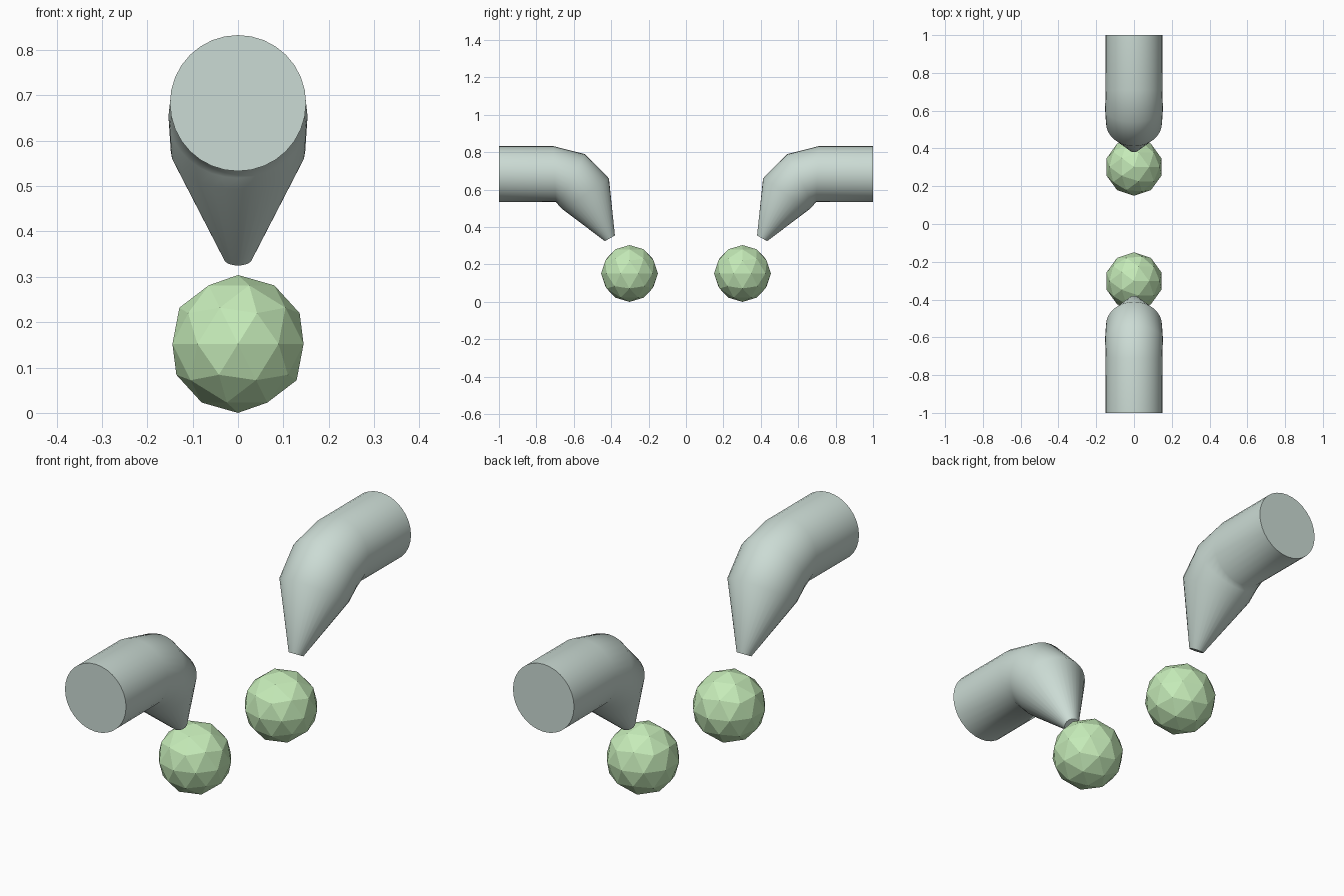
import bpy, bmesh, math

if "Cube" in bpy.data.objects:
    bpy.data.objects.remove(bpy.data.objects["Cube"])

Z_BALL, Y_BALL, R_BALL = 0.152, 0.302, 0.152


def material(name, color):
    m = bpy.data.materials.new(name)
    m.diffuse_color = (*color, 1)
    m.use_nodes = True
    m.node_tree.nodes["Principled BSDF"].inputs["Base Color"].default_value = m.diffuse_color
    return m


pipe_mat = material("pipe_grey_green", (0.60, 0.71, 0.66))
ball_mat = material("ball_green", (0.56, 0.83, 0.48))

# Bent pipe side profile: (y, z) of the outer and inner edge of each ring
RINGS = [
    ((1.00, 0.833), (1.00, 0.533)),
    ((0.71, 0.833), (0.695, 0.534)),
    ((0.54, 0.79), (0.682, 0.518)),
    ((0.412, 0.66), (0.657, 0.493)),
    ((0.38, 0.355), (0.434, 0.325)),
]
SIDES = 32


def make_pipe(name, side):
    bm = bmesh.new()
    loops = []
    for (y0, z0), (y1, z1) in RINGS:
        cy, cz = (y0 + y1) / 2, (z0 + z1) / 2
        dy, dz = (y0 - y1) / 2, (z0 - z1) / 2
        r = math.hypot(dy, dz)
        ring = []
        for i in range(SIDES):
            a = 2 * math.pi * i / SIDES
            ring.append(bm.verts.new((r * math.sin(a),
                                      side * (cy + dy * math.cos(a)),
                                      cz + dz * math.cos(a))))
        loops.append(ring)
    for a, b in zip(loops, loops[1:]):
        for i in range(SIDES):
            j = (i + 1) % SIDES
            bm.faces.new((a[i], a[j], b[j], b[i]))
    bm.faces.new(loops[0])
    bm.faces.new(loops[-1])
    bmesh.ops.recalc_face_normals(bm, faces=bm.faces)
    mesh = bpy.data.meshes.new(name)
    bm.to_mesh(mesh)
    bm.free()
    mesh.materials.append(pipe_mat)
    ob = bpy.data.objects.new(name, mesh)
    bpy.context.collection.objects.link(ob)
    bpy.ops.object.select_all(action='DESELECT')
    ob.select_set(True)
    bpy.context.view_layer.objects.active = ob
    bpy.ops.object.shade_smooth_by_angle(angle=math.radians(60))


# Faceted ball below each nozzle
def make_ball(name, side):
    bpy.ops.mesh.primitive_ico_sphere_add(subdivisions=2, radius=R_BALL,
                                          location=(0, side * Y_BALL, Z_BALL))
    ob = bpy.context.object
    ob.name = name
    ob.data.materials.append(ball_mat)


for label, side in (("front", -1), ("back", 1)):
    make_pipe(label + "_pipe", side)
    make_ball(label + "_ball", side)
